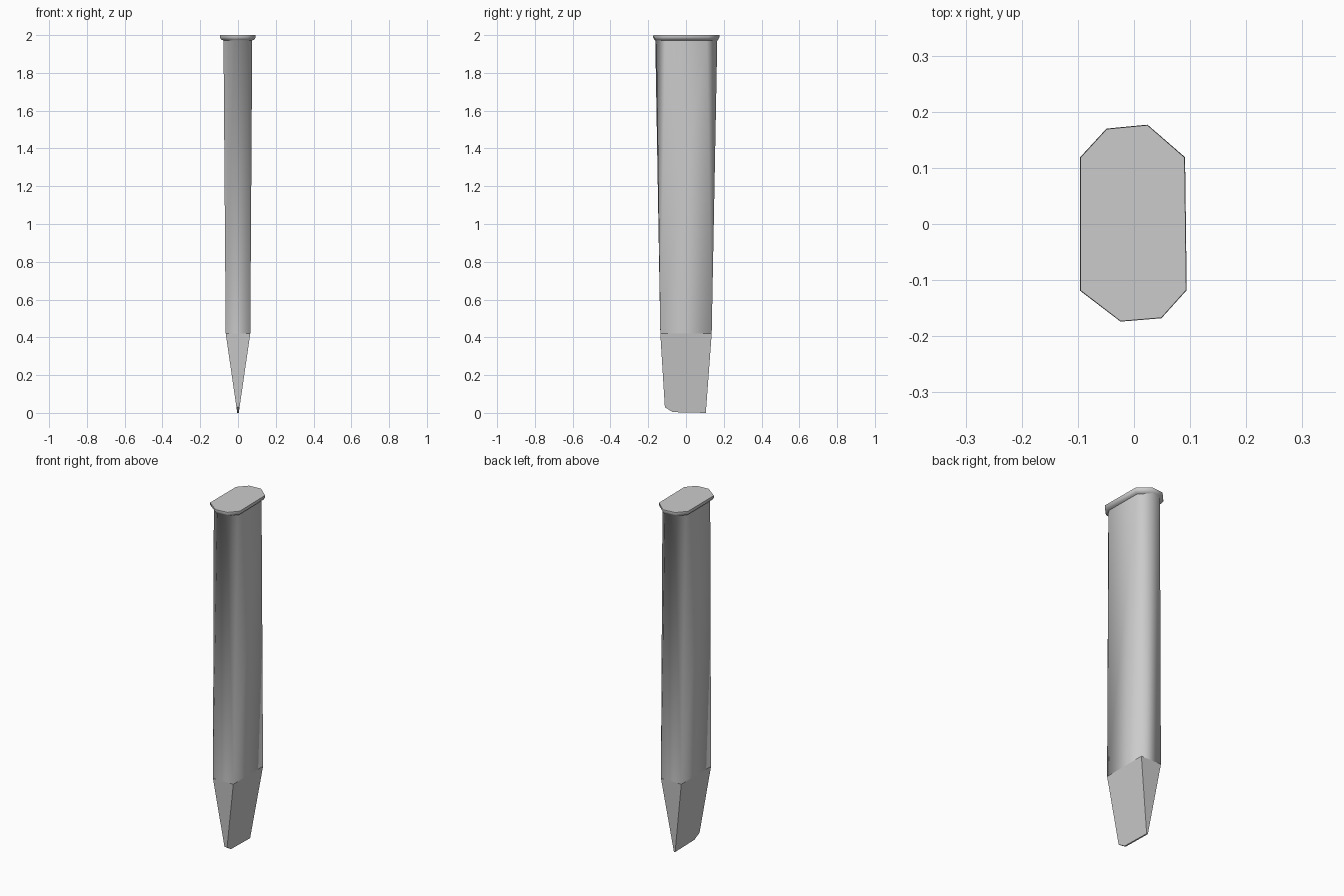
import bpy, bmesh, math

if "Cube" in bpy.data.objects:
    bpy.data.objects.remove(bpy.data.objects["Cube"])

# slightly skewed octagonal outline, counter-clockwise from above
HEAD = [(.094, -.118), (.091, .119), (.024, .177), (-.049, .17),
        (-.096, .119), (-.096, -.119), (-.024, -.174), (.049, -.168)]
# rectangle where the shaft meets the wedge: outline points paired onto corners
RECT = [(.065, -.136), (.065, .136), (.065, .136), (-.065, .136),
        (-.065, .136), (-.065, -.136), (-.065, -.136), (.065, -.136)]


def ring(bm, pts, z, sx=1, sy=1):
    return [bm.verts.new((x * sx, y * sy, z)) for x, y in pts]


def bridge(bm, a, b):
    n = len(a)
    for i in range(n):
        j = (i + 1) % n
        bm.faces.new((a[i], a[j], b[j], b[i]))


def finish(bm, name):
    bmesh.ops.remove_doubles(bm, verts=bm.verts, dist=1e-5)
    bmesh.ops.recalc_face_normals(bm, faces=bm.faces)
    for e in bm.edges:
        e.smooth = e.calc_face_angle(math.pi) < math.radians(60)
    me = bpy.data.meshes.new(name)
    bm.to_mesh(me)
    bm.free()
    ob = bpy.data.objects.new(name, me)
    bpy.context.collection.objects.link(ob)


bm = bmesh.new()

# shaft and flared striking head
rings = [ring(bm, RECT, .42),
         ring(bm, HEAD, 1.972, .8, .935),
         ring(bm, HEAD, 1.976, .92, .96),
         ring(bm, HEAD, 1.988, 1, 1),
         ring(bm, HEAD, 2, .99, .995)]
for lo, hi in zip(rings, rings[1:]):
    bridge(bm, lo, hi)
bm.faces.new(rings[-1])
for f in bm.faces:
    f.smooth = True

# flat-sided wedge tip with one nicked corner
EDGE = [(-.136, .42), (-.112, .03), (-.07, .004), (.105, 0), (.136, .42)]
sides = [[bm.verts.new((s * (.004 + .061 * z / .42), y, z)) for y, z in EDGE]
         for s in (-1, 1)]
for s in sides:
    bm.faces.new(s)
for i in range(len(EDGE) - 1):
    bm.faces.new((sides[0][i], sides[0][i + 1], sides[1][i + 1], sides[1][i]))

finish(bm, "spike")
